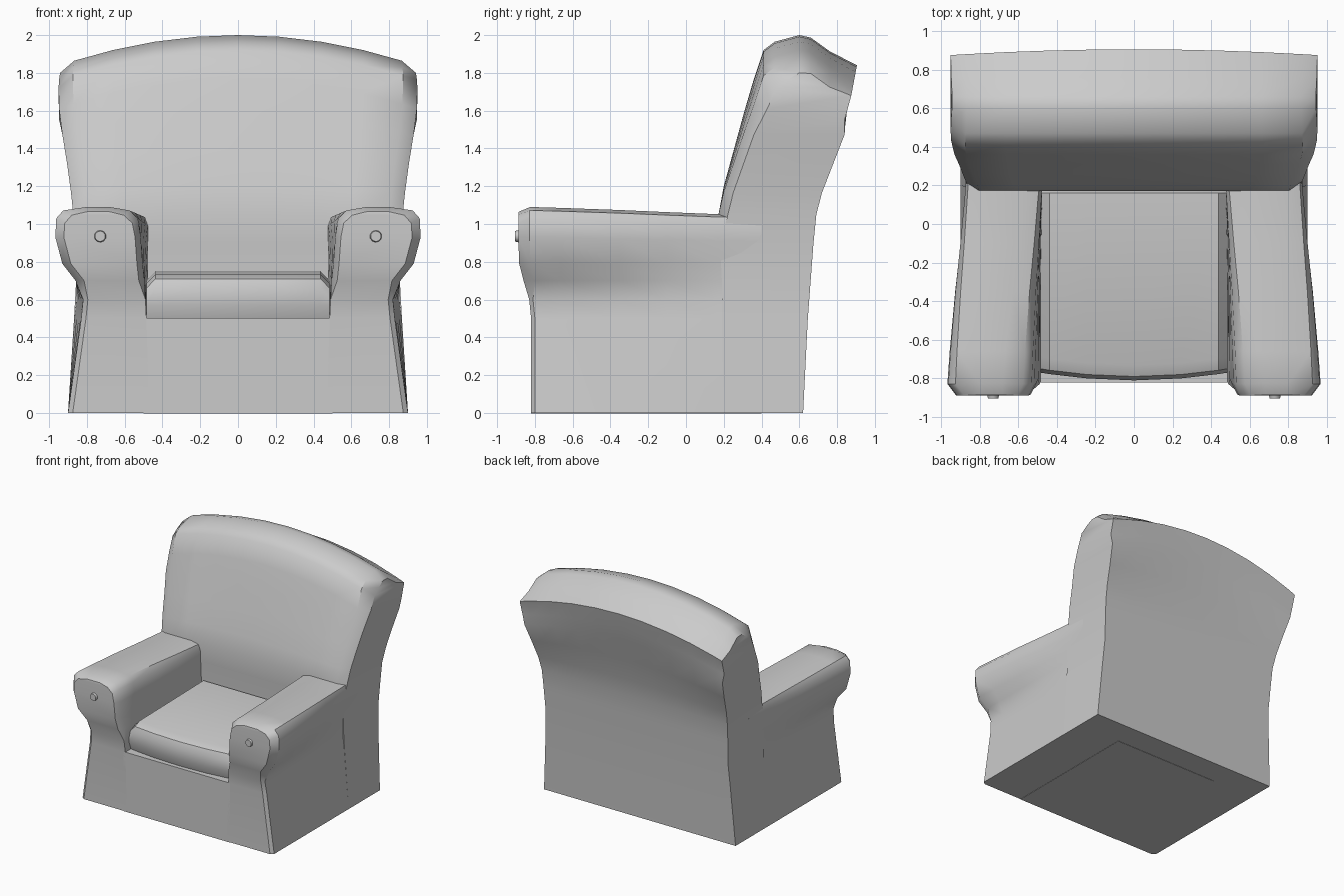
import bpy, bmesh, math
from mathutils import Vector

if "Cube" in bpy.data.objects:
    bpy.data.objects.remove(bpy.data.objects["Cube"])


def finish(name, bm, angle=38):
    bmesh.ops.recalc_face_normals(bm, faces=bm.faces)
    mesh = bpy.data.meshes.new(name)
    bm.to_mesh(mesh)
    bm.free()
    ob = bpy.data.objects.new(name, mesh)
    bpy.context.collection.objects.link(ob)
    mesh.shade_smooth()
    mesh.set_sharp_from_angle(angle=math.radians(angle))
    return ob


def loft(name, sections, angle=38):
    """Skin closed sections; point i faces point n-1-i, so the caps are quad strips."""
    bm = bmesh.new()
    rings = [[bm.verts.new(p) for p in s] for s in sections]
    n = len(rings[0])
    for a, b in zip(rings, rings[1:]):
        for i in range(n):
            j = (i + 1) % n
            bm.faces.new((a[i], a[j], b[j], b[i]))
    for r in (rings[0], rings[-1]):
        for i in range(n // 2 - 1):
            bm.faces.new((r[i], r[i + 1], r[n - 2 - i], r[n - 1 - i]))
    return finish(name, bm, angle)


def mix(a, b, t):
    return a + (b - a) * t


# Arms: rows of (z, inner x, outer x) at the front and at the back
FRONT = [(0, .47, .9), (.5, .485, .83), (.6, .49, .82), (.7, .495, .86), (.79, .505, .93),
         (.93, .515, .967), (1.03, .53, .962), (1.072, .575, .925), (1.09, .68, .8)]
REAR = [(0, .47, .9), (.5, .475, .868), (.6, .475, .856), (.7, .475, .853), (.79, .475, .857),
        (.91, .475, .866), (.99, .475, .87), (1.035, .49, .858), (1.05, .55, .8)]
FACE_Y = [-.82, -.82, -.83, -.86, -.883, -.888, -.888, -.888, -.885]


def arm_section(t, y, side, inset=False):
    inner, outer = [], []
    for k, (f, r) in enumerate(zip(FRONT, REAR)):
        z, xi, xo = (mix(p, q, t) for p, q in zip(f, r))
        yy = FACE_Y[k] + (0 if inset else (.02 if k < 3 else .06)) if y is None else y
        if inset:
            xo -= .025 if k < 3 else .045 if k < 8 else 0
            xi += 0 if k < 3 else .03 if k < 8 else 0
            z -= .025 if k > 5 else 0
        inner.append((side * xi, yy, z))
        outer.append((side * xo, yy, z))
    return inner + outer[::-1]


for side, label in ((-1, "left"), (1, "right")):
    secs = [arm_section(0, None, side, True), arm_section(0, None, side)]
    for t, y in ((.12, -.66), (.4, -.35), (.68, -.1), (.95, .17), (1, .4)):
        secs.append(arm_section(t, y, side))
    loft("arm_" + label, secs)

    # Button on the arm front
    bm = bmesh.new()
    bmesh.ops.create_cone(bm, cap_ends=True, segments=10, radius1=.037, radius2=.028, depth=.04)
    button = finish("arm_button_" + label, bm)
    button.rotation_euler.x = math.radians(90)
    button.location = (side * .73, -.885, .935)

# Back: rows of (front y, front z, rear y, rear z, half width)
BACK = [(.2, 0, .62, 0, .9), (.19, .5, .645, .5, .868), (.19, .7, .66, .7, .857),
        (.18, .9, .675, .9, .866), (.172, 1.05, .69, 1.05, .872), (.2, 1.2, .72, 1.2, .884),
        (.255, 1.4, .78, 1.4, .905), (.31, 1.6, .84, 1.6, .93), (.36, 1.77, .87, 1.7, .947),
        (.41, 1.92, .905, 1.84, .95), (.47, 1.965, .76, 1.915, .947), (.6, 2.0, .66, 1.987, .942)]


def back_section(u):
    front, rear = [], []
    end = abs(u) == 1
    for k, (yf, zf, yb, zb, w) in enumerate(BACK):
        x = u * w
        def arch(z):
            return .16 * u * u * min(1, max(0, (z - 1.05) / .7))
        zf2, zb2 = zf - arch(zf), zb - arch(zb)
        if k in (8, 9):
            yb -= .03 * u * u
        if end:
            yf += .05 if 3 < k < 8 else .07 if 7 < k < 11 else 0
            zf2 -= .04 if k > 8 else 0
            zb2 -= .03 if k > 9 else 0
        front.append((x, yf, zf2))
        rear.append((x, yb, zb2))
    return front + rear[::-1]


loft("back", [back_section(u) for u in (-1, -.92, -.7, -.47, -.23, 0, .23, .47, .7, .92, 1)])

# Base under the seat
bm = bmesh.new()
bmesh.ops.create_cube(bm, size=1)
for v in bm.verts:
    v.co = Vector((v.co.x * 1.0, -.21 + v.co.y * 1.22, .25 + v.co.z * .505))
finish("base", bm)

# Seat cushion with a bowed, rounded front
CUSHION_FRONT = [(-.785, .5), (-.81, .57), (-.81, .66), (-.79, .71), (-.73, .735)]
CUSHION_REAR = [(.18, .5), (.18, .57), (.18, .66), (.18, .72), (.16, .75)]
secs = []
for u in (-1, -.9, -.5, 0, .5, .9, 1):
    drop = .05 if abs(u) == 1 else 0
    pts = [(u * .485, y + .04 * u * u, z - drop * (z > .65)) for y, z in CUSHION_FRONT]
    pts += [(u * .485, y, z - drop * (z > .65)) for y, z in reversed(CUSHION_REAR)]
    secs.append(pts)
loft("seat_cushion", secs)
